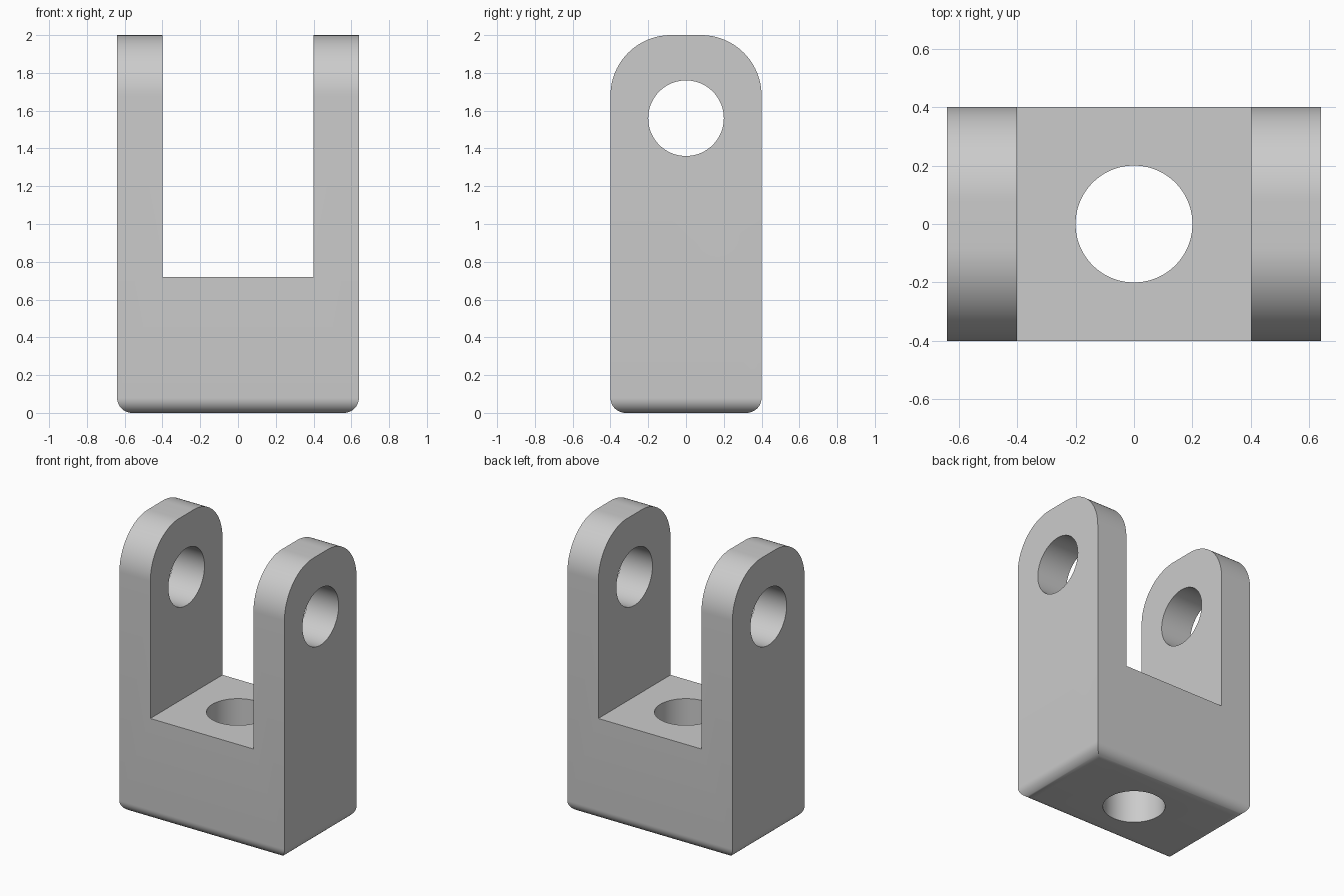
import bpy, bmesh, math
from mathutils import Matrix, Vector

cube = bpy.data.objects.get("Cube")
if cube:
    bpy.data.objects.remove(cube, do_unlink=True)

HALF_X, HALF_Y, HEIGHT = 0.64, 0.4, 2.0
GAP, FLOOR = 0.4, 0.72          # slot half width and slot floor height
HOLE_R, PIN_Z = 0.2, 1.56
TIP_R, FOOT_R = 0.32, 0.08

grey = bpy.data.materials.new("plain grey")
grey.use_nodes = True
color = (0.6, 0.6, 0.6, 1)
grey.diffuse_color = color
grey.node_tree.nodes["Principled BSDF"].inputs["Base Color"].default_value = color


def make_object(name, bm):
    bmesh.ops.recalc_face_normals(bm, faces=bm.faces)
    mesh = bpy.data.meshes.new(name)
    bm.to_mesh(mesh)
    bm.free()
    mesh.materials.append(grey)
    obj = bpy.data.objects.new(name, mesh)
    bpy.context.collection.objects.link(obj)
    return obj


def hole_cutter(name, depth, matrix):
    bm = bmesh.new()
    bmesh.ops.create_cone(bm, cap_ends=True, segments=96, radius1=HOLE_R,
                          radius2=HOLE_R, depth=depth, matrix=matrix)
    obj = make_object(name, bm)
    obj.hide_render = True
    return obj


def round_edges(bm, z, radius, segments, along_x_only):
    edges = []
    for e in bm.edges:
        a, b = (v.co for v in e.verts)
        if abs(a.z - z) < 1e-4 and abs(b.z - z) < 1e-4:
            if not along_x_only or abs(a.y - b.y) < 1e-4:
                edges.append(e)
    bmesh.ops.bevel(bm, geom=edges, offset=radius, segments=segments,
                    profile=0.5, affect='EDGES', clamp_overlap=False)


# Fork body: U profile extruded front to back
right = [(-GAP, FLOOR), (-GAP, HEIGHT), (-HALF_X, HEIGHT), (-HALF_X, 0)]
profile = right + [(-x, z) for x, z in reversed(right)]
bm = bmesh.new()
face = bm.faces.new([bm.verts.new((x, -HALF_Y, z)) for x, z in profile])
extruded = bmesh.ops.extrude_face_region(bm, geom=[face])
bmesh.ops.translate(bm, vec=Vector((0, 2 * HALF_Y, 0)),
                    verts=[g for g in extruded["geom"] if isinstance(g, bmesh.types.BMVert)])
bmesh.ops.recalc_face_normals(bm, faces=bm.faces)

# Rounded arm tips and filleted foot rim
round_edges(bm, HEIGHT, TIP_R, 24, True)
round_edges(bm, 0, FOOT_R, 12, False)
body = make_object("clevis_body", bm)

# Pin hole through both arms, bolt hole through the base
cutters = [
    hole_cutter("pin_hole_cutter", 2, Matrix.Translation((0, 0, PIN_Z))
                @ Matrix.Rotation(math.pi / 2, 4, 'Y')),
    hole_cutter("bolt_hole_cutter", 1.2, Matrix.Translation((0, 0, 0.4))),
]
bpy.ops.object.select_all(action='DESELECT')
bpy.context.view_layer.objects.active = body
body.select_set(True)
for cutter in cutters:
    mod = body.modifiers.new(cutter.name, 'BOOLEAN')
    mod.operation = 'DIFFERENCE'
    mod.solver = 'EXACT'
    mod.object = cutter
    bpy.ops.object.modifier_apply(modifier=mod.name)
    bpy.data.objects.remove(cutter, do_unlink=True)

bpy.ops.object.shade_smooth_by_angle(angle=math.radians(30))
